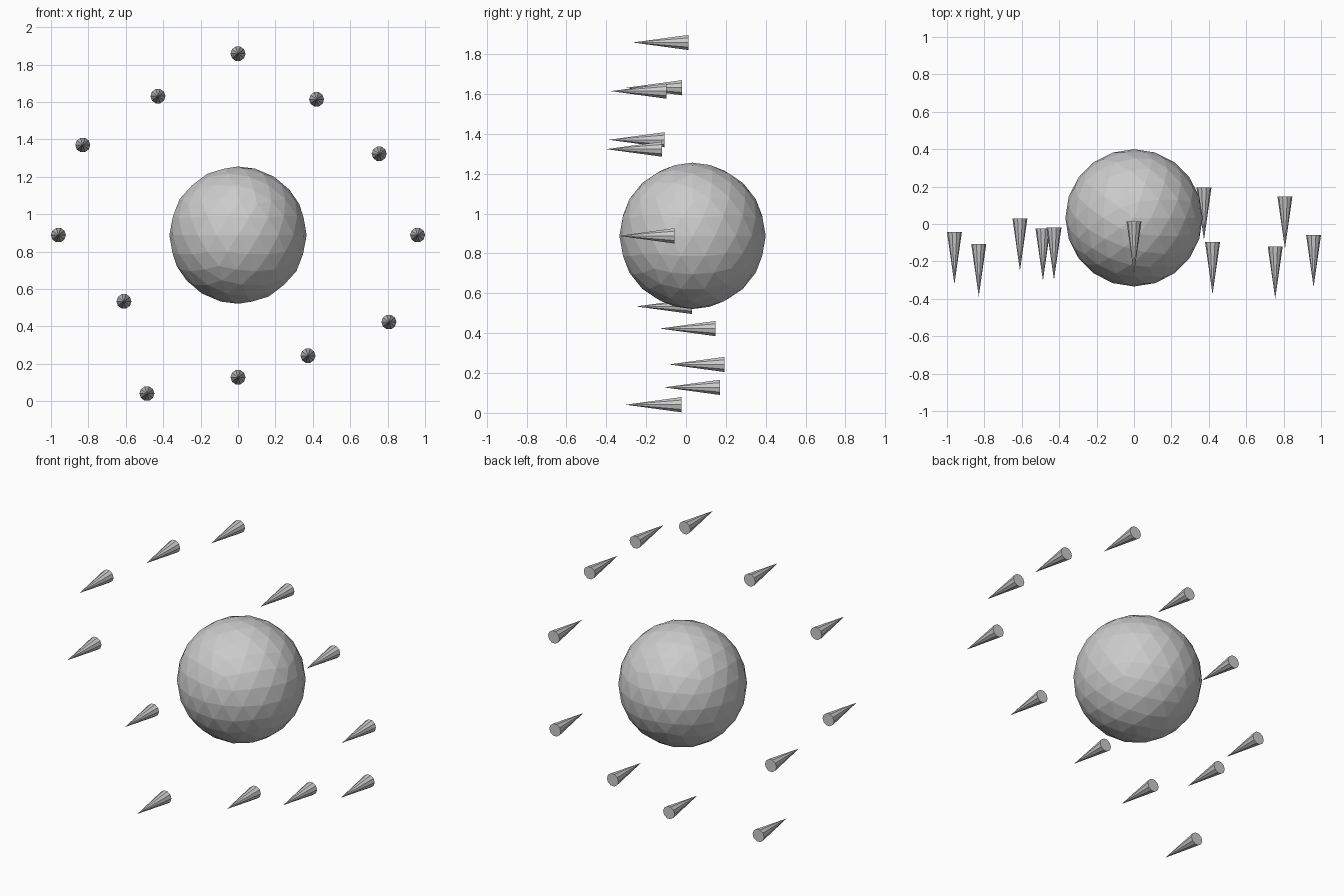
import bpy
from math import pi

if "Cube" in bpy.data.objects:
    bpy.data.objects.remove(bpy.data.objects["Cube"])

CONE_LEN = 0.28
CONE_RADIUS = 0.04

# Faceted ball in the middle
bpy.ops.mesh.primitive_ico_sphere_add(subdivisions=3, radius=0.367,
                                      location=(0, 0.033, 0.888))
bpy.context.object.name = "ball"

# Ring of spikes pointing forward: x, y of base, z of axis
spikes = [
    (0.00, 0.013, 1.858), (0.42, -0.097, 1.614), (0.755, -0.12, 1.323),
    (0.96, -0.058, 0.888), (0.807, 0.148, 0.423), (0.374, 0.194, 0.243),
    (0.00, 0.17, 0.128), (-0.487, -0.023, 0.041), (-0.61, 0.03, 0.534),
    (-0.96, -0.042, 0.888), (-0.83, -0.107, 1.37), (-0.428, -0.02, 1.631),
]
for i, (x, y, z) in enumerate(spikes, 1):
    bpy.ops.mesh.primitive_cone_add(vertices=10, radius1=CONE_RADIUS, radius2=0,
                                    depth=CONE_LEN,
                                    location=(x, y - CONE_LEN / 2, z),
                                    rotation=(pi / 2, pi / 2, 0))
    spike = bpy.context.object
    spike.name = f"spike_{i}"
    # roll about its own axis, then tip toward the front
    spike.rotation_mode = 'XYZ'
    spike.rotation_euler = (pi / 2, 0, 0)
    for v in spike.data.vertices:
        v.co.x, v.co.y = v.co.y, -v.co.x
